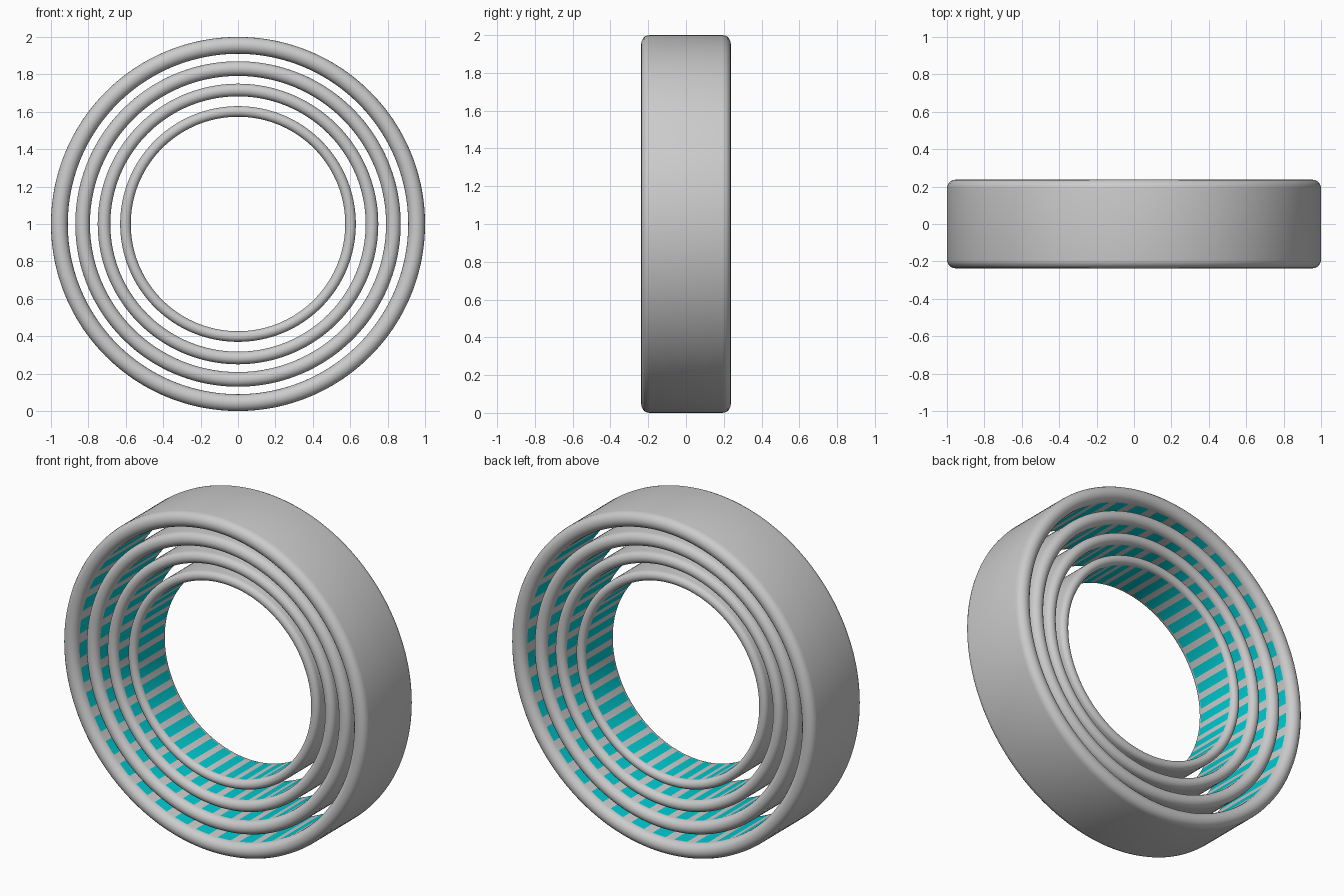
import bpy, bmesh, math

if "Cube" in bpy.data.objects:
    bpy.data.objects.remove(bpy.data.objects["Cube"])

STRIPES = 40          # cyan bars around each inner wall
SEG = STRIPES * 5     # each bar spans 3 of every 5 segments
HALF, R_IN, R_OUT = 0.237, 0.91, 1.0


def material(name, rgb):
    m = bpy.data.materials.new(name)
    m.diffuse_color = (*rgb, 1)
    m.use_nodes = True
    m.node_tree.nodes["Principled BSDF"].inputs["Base Color"].default_value = m.diffuse_color
    return m


grey = material("light grey", (0.6, 0.6, 0.6))
cyan = material("cyan", (0.0, 0.58, 0.62))


def profile(steps=10):
    """Band cross-section (radius, y): flat walls with fully rounded rims."""
    r = (R_OUT - R_IN) / 2
    mid = (R_OUT + R_IN) / 2
    pts = []
    for side in (1, -1):
        for i in range(steps + 1):
            a = math.pi * i / steps
            pts.append((mid + side * r * math.cos(a),
                        side * (HALF - r + r * math.sin(a))))
    return pts


def band(name, scale):
    pts = profile()
    n = len(pts)
    wall = n // 2 - 1                 # profile edge forming the inner wall
    bm = bmesh.new()
    loops = []
    for s in range(SEG):
        a = 2 * math.pi * s / SEG
        loops.append([bm.verts.new((p * scale * math.cos(a), y * scale,
                                    p * scale * math.sin(a))) for p, y in pts])
    for s in range(SEG):
        a, b = loops[s], loops[(s + 1) % SEG]
        for k in range(n):
            j = (k + 1) % n
            f = bm.faces.new((a[k], a[j], b[j], b[k]))
            f.smooth = True
            # stripes on the inner wall
            if k == wall and s % 5 < 3:
                f.material_index = 1
    bmesh.ops.recalc_face_normals(bm, faces=bm.faces)
    me = bpy.data.meshes.new(name)
    bm.to_mesh(me)
    bm.free()
    me.materials.append(grey)
    me.materials.append(cyan)
    ob = bpy.data.objects.new(name, me)
    ob.location.z = 1.0
    bpy.context.collection.objects.link(ob)


# four nested bands, each a scaled copy of the outer one
for name, scale in (("outer_ring", 1.0), ("second_ring", 0.87),
                    ("third_ring", 0.75), ("inner_ring", 0.63)):
    band(name, scale)
